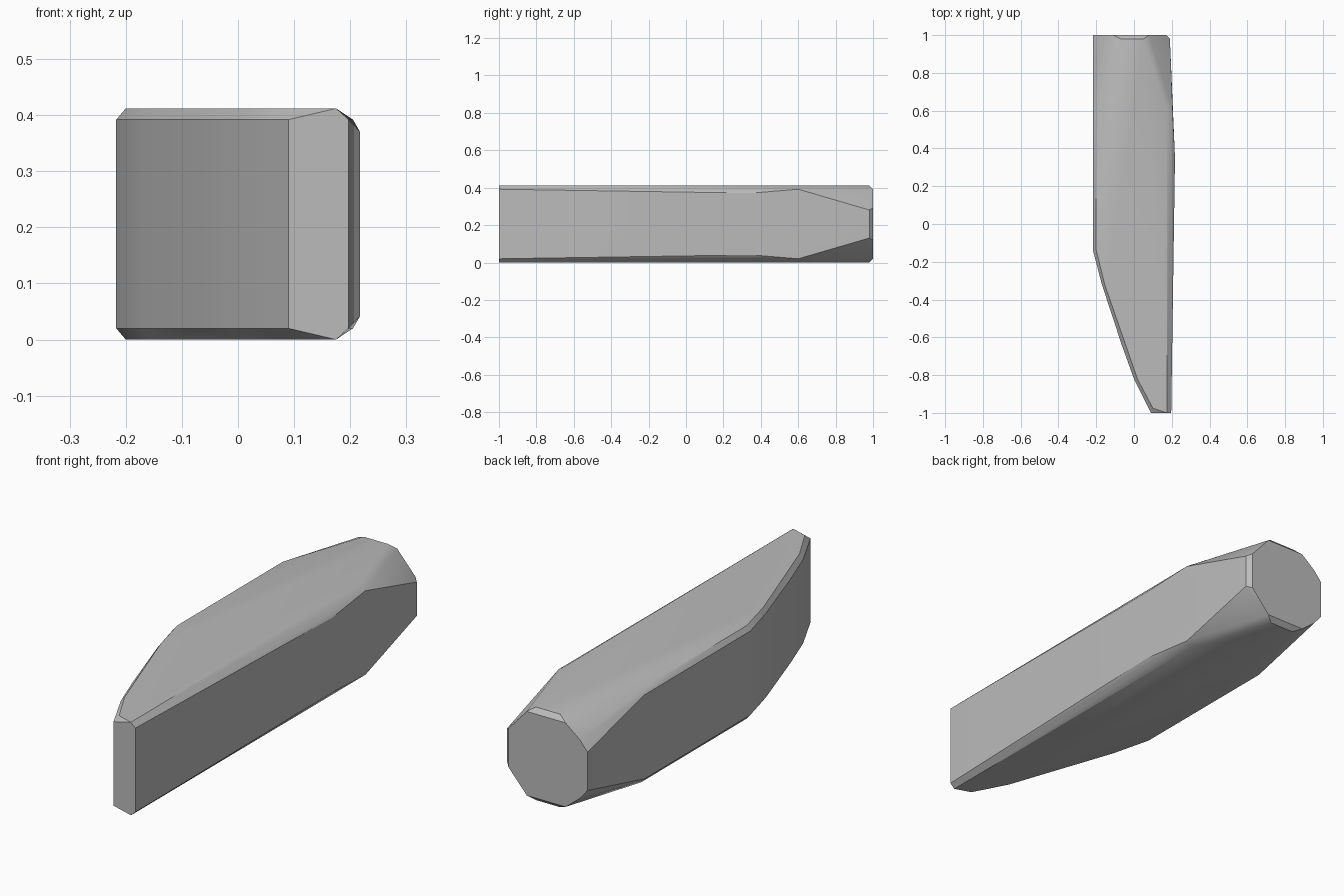
import bpy
import bmesh
import math

default_cube = bpy.data.objects.get("Cube")
if default_cube:
    bpy.data.objects.remove(default_cube, do_unlink=True)

# Half heights of the bar: top plane, lower rim of the chamfer
TOP = 0.206
RIM = 0.186


def make_material(name, colour):
    material = bpy.data.materials.new(name)
    material.use_nodes = True
    material.diffuse_color = colour
    material.node_tree.nodes["Principled BSDF"].inputs["Base Color"].default_value = colour
    return material


def add_mirrored(mesh, x, y, half_height):
    """Add a corner and its twin below the middle plane."""
    for side in (-1, 1):
        mesh.verts.new((x, y, TOP + side * half_height))


def build_convex_part(name, corners, material):
    """Wrap a convex faceted skin around mirrored corners."""
    mesh = bmesh.new()
    for corner in corners:
        add_mirrored(mesh, *corner)
    hull = bmesh.ops.convex_hull(mesh, input=mesh.verts)
    unused = {item for item in hull["geom_interior"] + hull["geom_unused"]
              if isinstance(item, bmesh.types.BMVert)}
    bmesh.ops.delete(mesh, geom=list(unused), context="VERTS")
    bmesh.ops.dissolve_limit(mesh, angle_limit=math.radians(1),
                             verts=mesh.verts, edges=mesh.edges)
    bmesh.ops.recalc_face_normals(mesh, faces=mesh.faces)
    data = bpy.data.meshes.new(name)
    mesh.to_mesh(data)
    mesh.free()
    data.materials.append(material)
    part = bpy.data.objects.new(name, data)
    bpy.context.collection.objects.link(part)
    return part


# Rounded butt: end face, then the small bevels around it
butt_face = [(-0.217, 0.085), (-0.18, 0.13), (-0.11, RIM), (0.08, RIM), (0.17, 0.085)]
butt_bevel = [(-0.07, TOP), (0.05, TOP), (0.19, 0.075)]
corners = [(x, 1, h) for x, h in butt_face]
corners += [(x, 0.98, h) for x, h in butt_bevel]

# Square shoulder and the slight bulge of the straight side
shoulder = [(-0.217, RIM), (-0.2, TOP), (0.175, TOP), (0.205, RIM)]
corners += [(x, 0.6, h) for x, h in shoulder]
corners.append((0.217, 0.35, 0.165))

# Curved side sweeping to the tip: outer rim and inset top edge
outer_curve = [(-0.217, -0.14), (-0.17, -0.32), (-0.065, -0.64), (0, -0.82), (0.09, -1)]
inner_curve = [(-0.2, -0.14), (-0.155, -0.32), (-0.047, -0.64), (0.018, -0.82), (0.1, -0.975)]
corners += [(x, y, RIM) for x, y in outer_curve]
corners += [(x, y, TOP) for x, y in inner_curve]

# Narrow flat tip on the straight side
corners += [(0.197, -1, RIM), (0.175, -1, TOP)]

grey = make_material("plain grey", (0.5, 0.5, 0.5, 1))
bar = build_convex_part("tapered_bar", corners, grey)

# Soft shading across shallow facets, crisp edges elsewhere
bpy.ops.object.select_all(action="DESELECT")
bar.select_set(True)
bpy.context.view_layer.objects.active = bar
bpy.ops.object.shade_smooth_by_angle(angle=math.radians(30))
